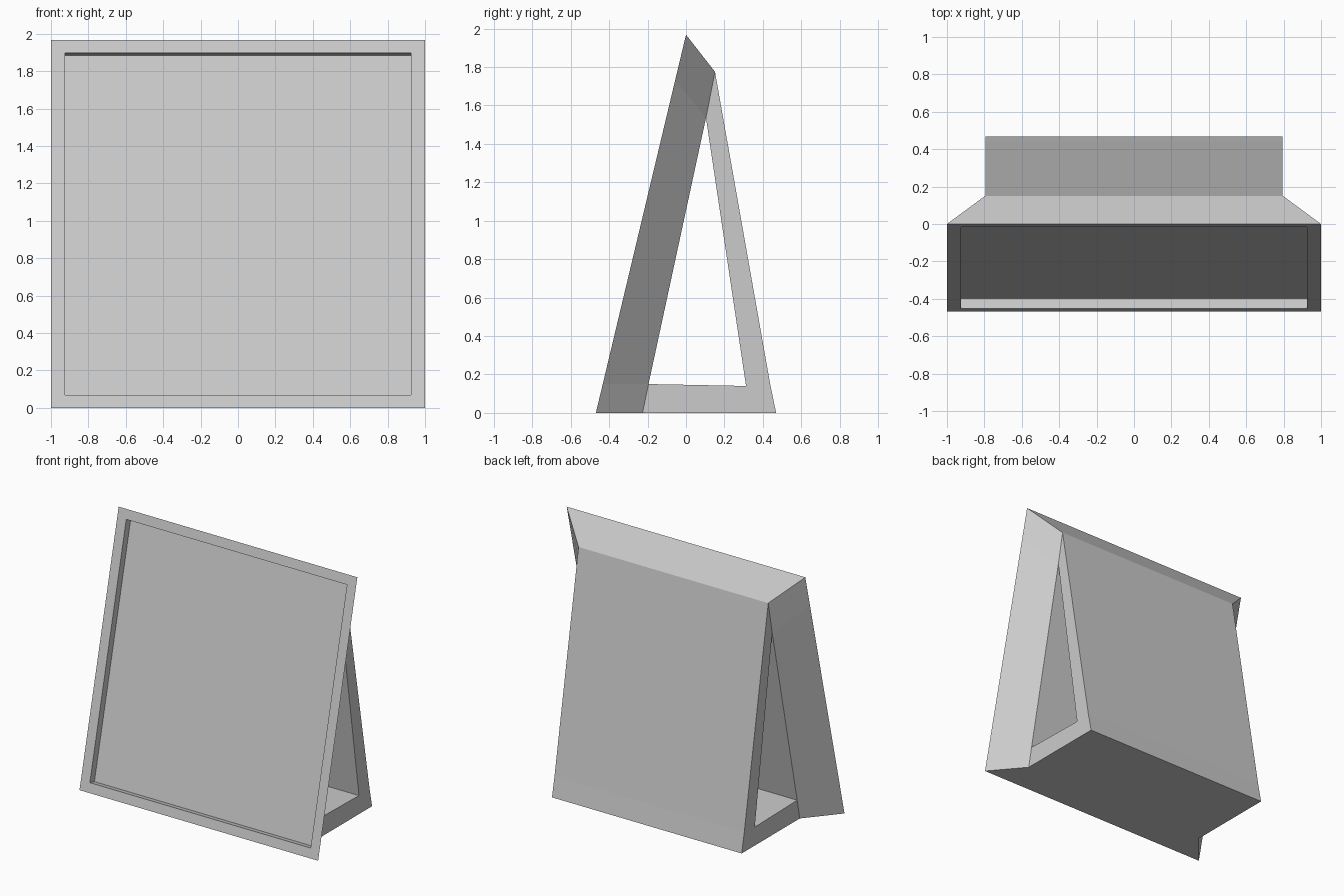
import bpy, bmesh

if "Cube" in bpy.data.objects:
    bpy.data.objects.remove(bpy.data.objects["Cube"])

BACK_X, FRONT_X, RECESS_X = 0.795, 1.0, 0.925
# side profile points as (y, z)
A, G, E, D = (0.151, 1.775), (0.104, 1.535), (-0.195, 0.15), (-0.226, 0.0)
B, C, F = (0.438, 0.15), (0.469, 0.0), (0.3125, 0.14)


def front_at(z):
    """Point on the leaning front plane at height z."""
    return (-0.469 + 0.469 * z / 1.968, z)


class Builder:
    """Mirrored mesh: each point exists at +x and -x."""

    def __init__(self, name):
        self.name, self.bm = name, bmesh.new()

    def pair(self, x, yz):
        return [self.bm.verts.new((s * x, *yz)) for s in (1, -1)]

    def row(self, x, pts):
        return [self.pair(x, p) for p in pts]

    def strip(self, a, b):
        self.bm.faces.new((a[0], b[0], b[1], a[1]))

    def sides(self, *pts):
        for i in (0, 1):
            loop = [p[i] for p in pts]
            self.bm.faces.new(loop if i == 0 else loop[::-1])

    def finish(self):
        bmesh.ops.recalc_face_normals(self.bm, faces=self.bm.faces)
        me = bpy.data.meshes.new(self.name)
        self.bm.to_mesh(me)
        self.bm.free()
        bpy.context.collection.objects.link(bpy.data.objects.new(self.name, me))


# leaning panel: tapered sides, recessed front
m = Builder("leaning_panel")
front = m.row(FRONT_X, [front_at(z) for z in (1.968, 1.73, 0.15, 0.0)])
back = m.row(BACK_X, (A, G, E, D))
for i in range(3):
    m.sides(front[i], back[i], back[i + 1], front[i + 1])
m.strip(front[0], back[0])
m.strip(back[1], back[2])
m.strip(back[3], front[3])
rim_pts = [front_at(z) for z in (1.898, 0.07)]
rim = m.row(RECESS_X, rim_pts)
floor = m.row(RECESS_X, [(y + 0.055, z - 0.013) for y, z in rim_pts])
m.strip(front[0], rim[0])
m.strip(rim[1], front[3])
m.sides(*front, rim[1], rim[0])
m.strip(rim[0], floor[0])
m.strip(floor[0], floor[1])
m.strip(floor[1], rim[1])
m.sides(rim[0], rim[1], floor[1], floor[0])
m.finish()

# rear leg and base, open where they join the panel
m = Builder("rear_stand")
a, b, c, d, e, f, g = m.row(BACK_X, (A, B, C, D, E, F, G))
m.sides(a, b, f, g)
m.sides(b, c, d, e, f)
for p, q in ((a, b), (b, c), (c, d), (e, f), (f, g)):
    m.strip(p, q)
m.finish()
